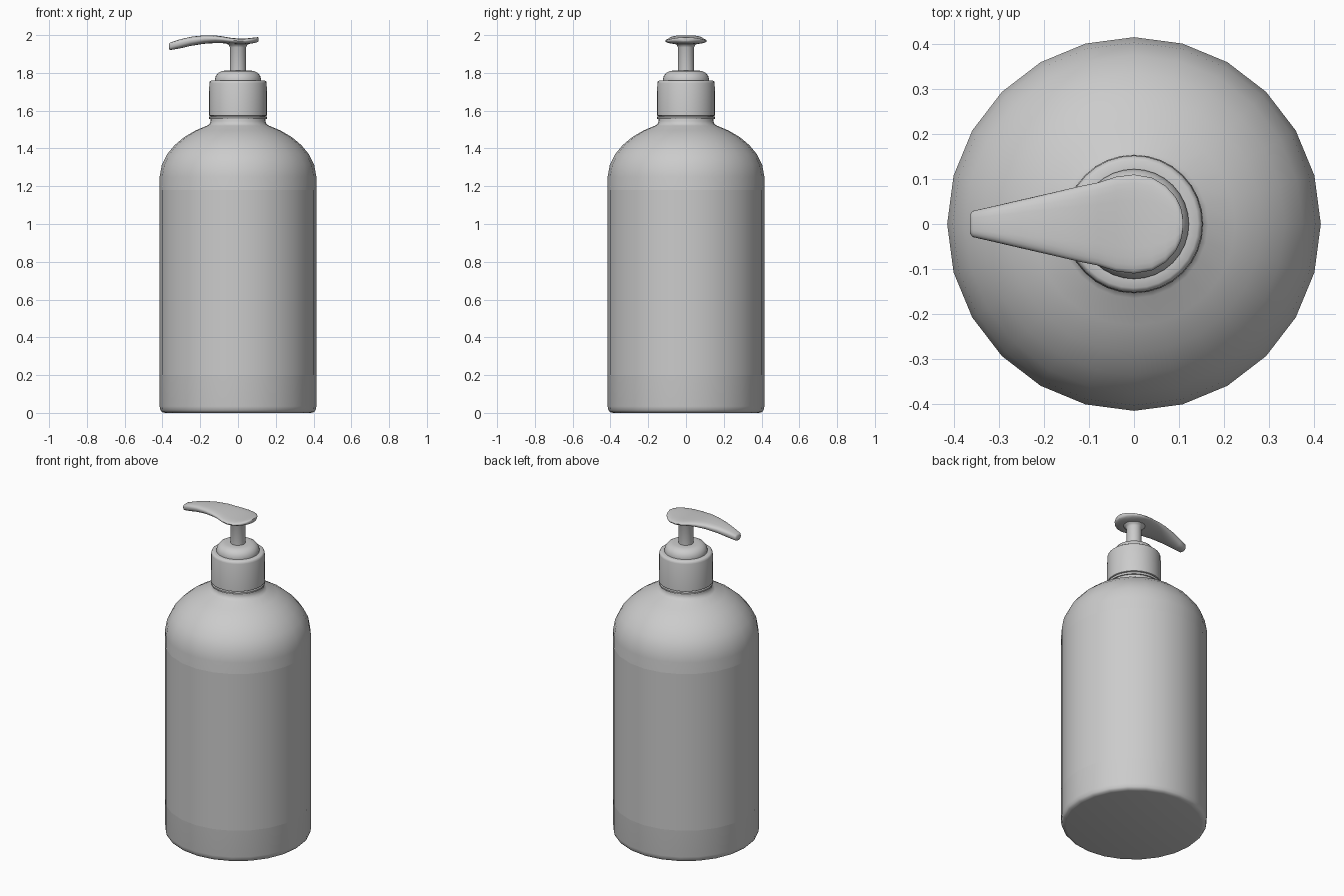
import bpy, bmesh, math


def finish(name, bm, angle=40):
    bmesh.ops.recalc_face_normals(bm, faces=bm.faces)
    me = bpy.data.meshes.new(name)
    bm.to_mesh(me)
    bm.free()
    ob = bpy.data.objects.new(name, me)
    bpy.context.collection.objects.link(ob)
    bpy.ops.object.select_all(action='DESELECT')
    ob.select_set(True)
    bpy.context.view_layer.objects.active = ob
    bpy.ops.object.shade_smooth_by_angle(angle=math.radians(angle))
    return ob


def loft(name, rings, caps=True, angle=40):
    bm = bmesh.new()
    loops = [[bm.verts.new(p) for p in r] for r in rings]
    n = len(loops[0])
    for a, b in zip(loops, loops[1:]):
        for i in range(n):
            j = (i + 1) % n
            bm.faces.new((a[i], a[j], b[j], b[i]))
    if caps:
        bm.faces.new(loops[0])
        bm.faces.new(loops[-1])
    return finish(name, bm, angle)


def lathe(name, profile, sides, caps=True, angle=40):
    turn = [2 * math.pi * i / sides for i in range(sides)]
    return loft(name, [[(r * math.cos(t), r * math.sin(t), z) for t in turn]
                       for r, z in profile], caps, angle)


# Bottle body with rounded foot, domed shoulder and neck
lathe("bottle", [(0.385, 0), (0.402, 0.004), (0.411, 0.014), (0.415, 0.035),
                 (0.415, 1.25), (0.403, 1.315), (0.375, 1.37), (0.335, 1.418),
                 (0.285, 1.46), (0.225, 1.495), (0.165, 1.52), (0.15, 1.53),
                 (0.145, 1.545), (0.145, 1.6)], 24)

# Wrap-around label lying on the body
lathe("label", [(0.4155, 0.2), (0.4155, 1.18)], 24, caps=False)

# Tamper ring and screw collar
lathe("collar_ring", [(0.143, 1.556), (0.152, 1.556), (0.154, 1.56),
                      (0.154, 1.567), (0.150, 1.57)], 32)
lathe("collar", [(0.148, 1.572), (0.154, 1.575), (0.152, 1.745), (0.149, 1.755),
                 (0.142, 1.76), (0.12, 1.76)], 32)

# Domed cap the pump slides through
lathe("pump_cap", [(0.122, 1.755), (0.122, 1.768), (0.117, 1.785), (0.105, 1.8),
                   (0.088, 1.809), (0.07, 1.812), (0.045, 1.812)], 32)

# Pump stem, flared under the head
lathe("pump_stem", [(0.043, 1.8), (0.043, 1.935), (0.049, 1.948),
                    (0.064, 1.956), (0.07, 1.965)], 24)

# Pump head: x, half width, top z, bottom z along the spout
stations = [(-0.364, 0.022, 1.955, 1.924), (-0.358, 0.029, 1.961, 1.921),
            (-0.31, 0.040, 1.977, 1.929), (-0.25, 0.054, 1.991, 1.943),
            (-0.18, 0.070, 1.999, 1.954), (-0.12, 0.084, 1.998, 1.958),
            (-0.08, 0.092, 1.993, 1.957), (-0.04, 0.105, 1.986, 1.954),
            (0, 0.110, 1.982, 1.951), (0.04, 0.103, 1.982, 1.952),
            (0.07, 0.085, 1.985, 1.955), (0.092, 0.061, 1.988, 1.959),
            (0.104, 0.038, 1.989, 1.963), (0.109, 0.014, 1.988, 1.967)]


def section(x, w, top, bottom, n=24):
    mid = bottom + (top - bottom) * 0.6
    pts = []
    for i in range(n):
        c, s = math.cos(2 * math.pi * i / n), math.sin(2 * math.pi * i / n)
        power = 0.55 if s > 0 else 0.8
        y = w * math.copysign(abs(c) ** power, c) if abs(c) > 1e-6 else 0
        h = (top - mid) if s > 0 else (mid - bottom)
        pts.append((x, y, mid + h * math.copysign(abs(s) ** 0.85, s)))
    return pts


loft("pump_head", [section(*s) for s in stations], angle=50)
